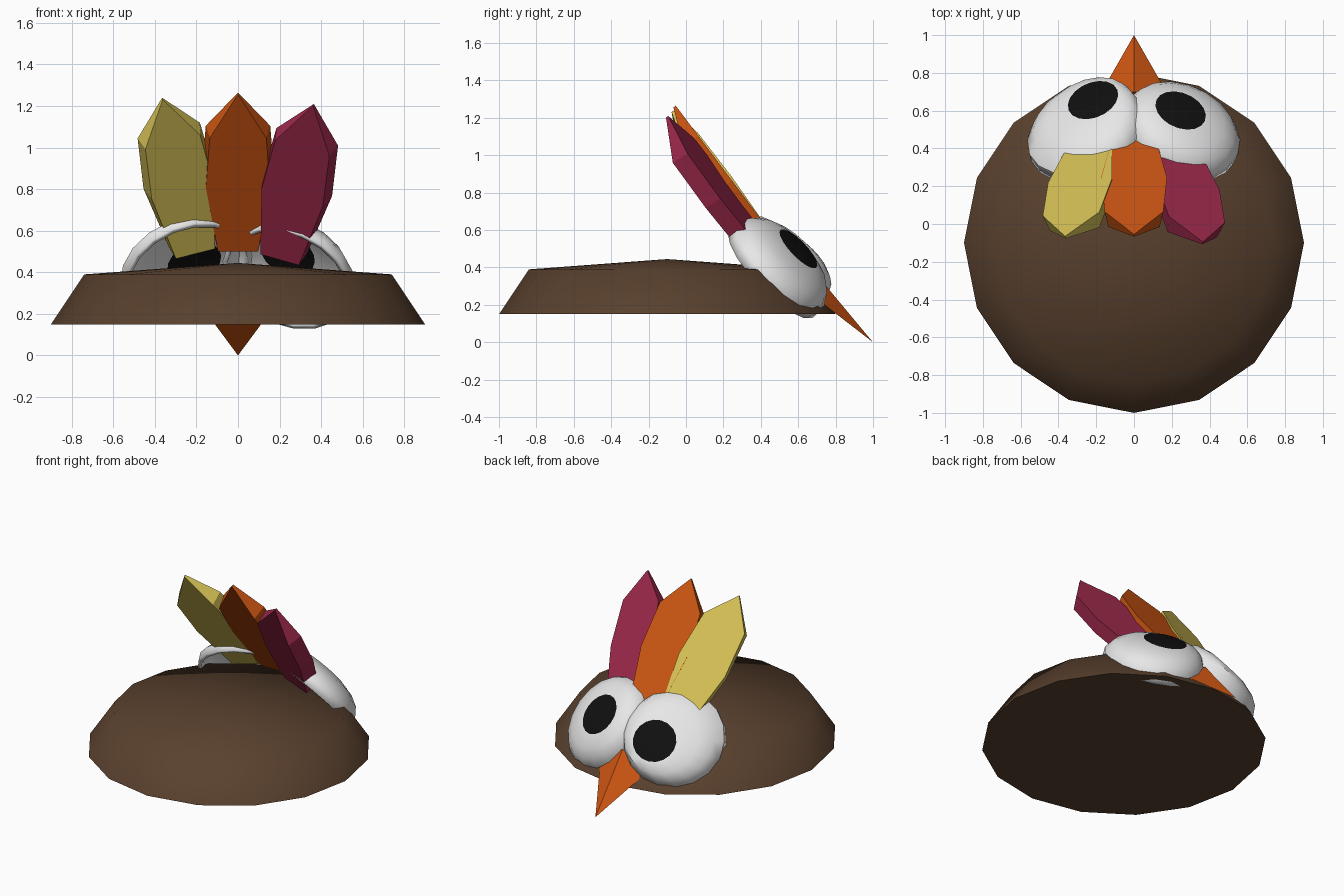
import bpy
import math
from mathutils import Vector, Matrix

cube = bpy.data.objects.get("Cube")
if cube:
    bpy.data.objects.remove(cube, do_unlink=True)


def material(name, rgb):
    m = bpy.data.materials.new(name)
    m.use_nodes = True
    m.diffuse_color = (*rgb, 1)
    m.node_tree.nodes["Principled BSDF"].inputs["Base Color"].default_value = (*rgb, 1)
    return m


brown = material("brown", (0.1, 0.052, 0.027))
white = material("eye_white", (0.8, 0.8, 0.8))
black = material("pupil_black", (0.005, 0.005, 0.005))
orange = material("orange", (0.6, 0.09, 0.006))
yellow = material("mustard_yellow", (0.68, 0.54, 0.095))
maroon = material("maroon", (0.34, 0.022, 0.07))


def make(name, verts, faces, mats, smooth=None):
    mesh = bpy.data.meshes.new(name)
    mesh.from_pydata([tuple(v) for v in verts], [], faces)
    for m in mats:
        mesh.materials.append(m)
    ob = bpy.data.objects.new(name, mesh)
    bpy.context.collection.objects.link(ob)
    bpy.ops.object.select_all(action='DESELECT')
    ob.select_set(True)
    bpy.context.view_layer.objects.active = ob
    bpy.ops.object.mode_set(mode='EDIT')
    bpy.ops.mesh.select_all(action='SELECT')
    bpy.ops.mesh.normals_make_consistent(inside=False)
    bpy.ops.object.mode_set(mode='OBJECT')
    if smooth:
        bpy.ops.object.shade_smooth_by_angle(angle=math.radians(smooth))
    return ob


def ring(n, radius, z):
    return [Vector((radius * math.cos(2 * math.pi * i / n),
                    radius * math.sin(2 * math.pi * i / n), z)) for i in range(n)]


def bridge(n, rows):
    return [(r * n + i, r * n + (i + 1) % n, (r + 1) * n + (i + 1) % n, (r + 1) * n + i)
            for r in range(rows - 1) for i in range(n)]


# Low sixteen-sided body with a shallow conical top
N = 16
verts = ring(N, 0.9, 0.15) + ring(N, 0.74, 0.39) + [Vector((0, 0, 0.445))]
faces = bridge(N, 2) + [(N + i, N + (i + 1) % N, 2 * N) for i in range(N)]
faces.append(tuple(range(N)))
body = make("body", verts, faces, [brown], 60)
body.location.y = -0.1


# Hollow eye domes: rings run from the open rim to a black pupil cap
def eye(name, centre, side, shift):
    n = 18
    profile = [(0.325, 0), (0.325, 0.06), (0.29, 0.12), (0.235, 0.16), (0.14, 0.19)]
    turn = Vector((0.3 * side, 0.69, 0.66)).to_track_quat('Z', 'Y').to_matrix()
    verts = []
    for radius, depth in profile:
        slide = Vector(shift) * (depth / 0.19) ** 3
        verts += [turn @ p + Vector(centre) + slide for p in ring(n, radius, depth)]
    last = (len(profile) - 1) * n
    faces = bridge(n, len(profile)) + [tuple(range(last, last + n))]
    ob = make(name, verts, faces, [white, black], 40)
    ob.data.polygons[-1].material_index = 1
    # Face the shell outwards so the wall thickens inwards
    if ob.data.polygons[-1].normal.y < 0:
        ob.data.flip_normals()
    wall = ob.modifiers.new("wall", 'SOLIDIFY')
    wall.thickness = 0.025
    wall.offset = -1


eye("left_eye", (0.235, 0.46, 0.37), 1, (-0.045, 0.01, 0.005))
eye("right_eye", (-0.24, 0.455, 0.395), -1, (0.08, 0.07, -0.06))

# Pointed beak with a ridge on top
make("beak", [(0, 1, 0), (-0.2, 0.65, 0.27), (0.2, 0.65, 0.27), (0, 0.7, 0.36)],
     [(0, 1, 3), (0, 3, 2), (0, 2, 1), (1, 2, 3)], [orange])


# Leaf-shaped crest feathers, tip at the local origin, thinner towards the tip
def feather(name, tip, mat, lean, yaw):
    half = [(0.155, -0.2), (0.175, -0.5), (0.11, -0.88)]
    outline = [(0, 0)] + half + [(-u, v) for u, v in reversed(half)]
    n = len(outline)
    back = [(u, 0, v) for u, v in outline]
    front = [(u * 0.88, -0.1 if v else -0.015, v) for u, v in outline]
    faces = bridge(n, 2) + [tuple(range(n)), tuple(range(n, 2 * n))]
    ob = make(name, back + front, faces, [mat])
    ob.matrix_world = (Matrix.Translation(tip) @ Matrix.Rotation(0.644, 4, 'X')
                       @ Matrix.Rotation(lean, 4, 'Y') @ Matrix.Rotation(-yaw, 4, 'Z'))


feather("middle_feather", (0, -0.055, 1.265), orange, 0, 0)
feather("left_feather", (0.365, -0.095, 1.21), maroon, 0.16, 0.25)
feather("right_feather", (-0.365, -0.065, 1.24), yellow, -0.16, -0.2)
